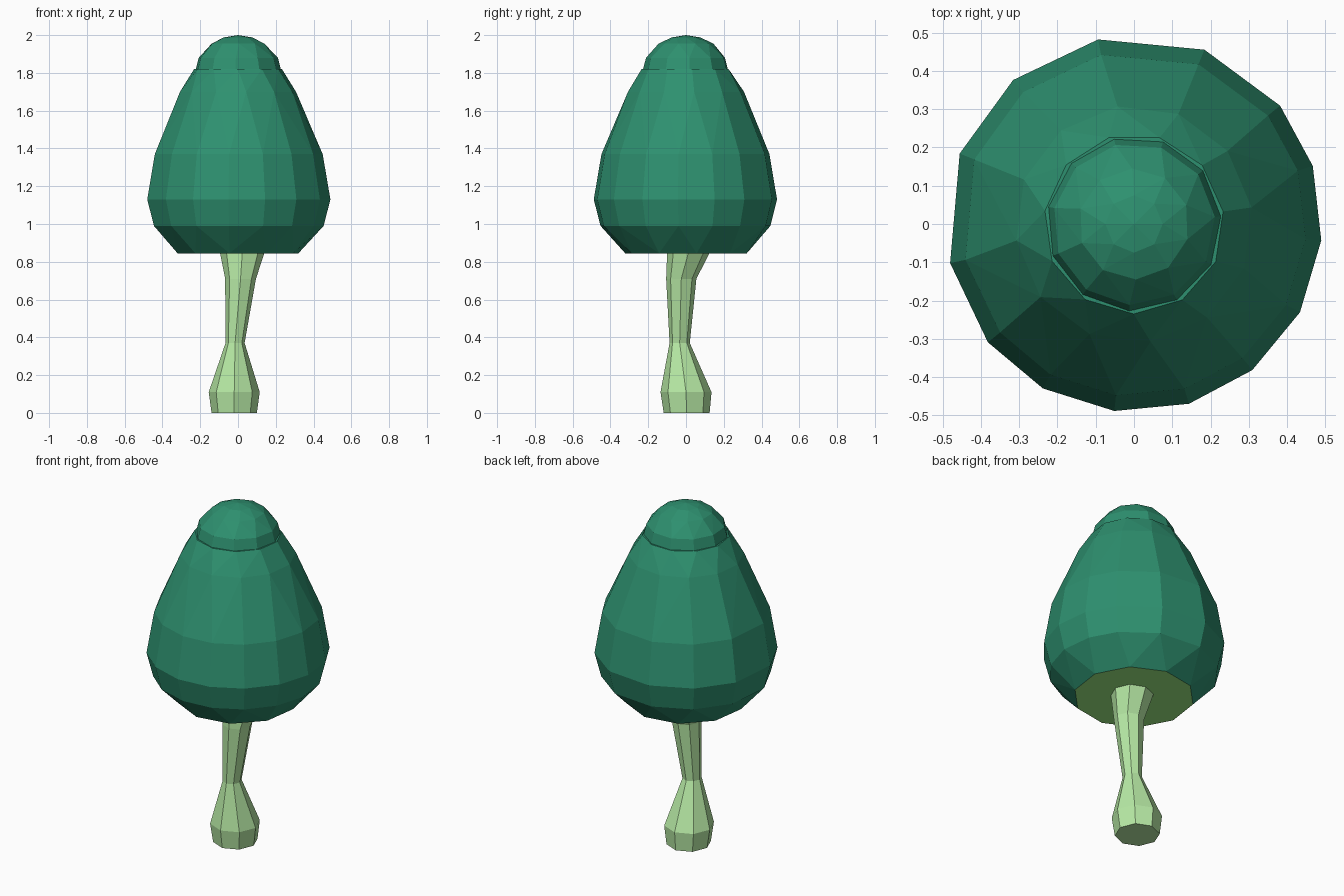
import bpy, bmesh, math

if "Cube" in bpy.data.objects:
    bpy.data.objects.remove(bpy.data.objects["Cube"])


def material(name, rgb):
    m = bpy.data.materials.new(name)
    m.diffuse_color = (*rgb, 1)
    m.use_nodes = True
    m.node_tree.nodes["Principled BSDF"].inputs["Base Color"].default_value = m.diffuse_color
    return m


def finish(name, bm, mats):
    bmesh.ops.recalc_face_normals(bm, faces=bm.faces)
    me = bpy.data.meshes.new(name)
    bm.to_mesh(me)
    bm.free()
    for m in mats:
        me.materials.append(m)
    ob = bpy.data.objects.new(name, me)
    bpy.context.collection.objects.link(ob)
    return ob


def ring(bm, angles, rx, ry, z, cx=0, cy=0):
    return [bm.verts.new((cx + rx * math.cos(math.radians(a)),
                          cy + ry * math.sin(math.radians(a)), z)) for a in angles]


def even(n, phase=0):
    return [phase + 360 * i / n for i in range(n)]


def hull(name, rings, mats):
    """Faceted convex shell through rings of (angles, radius, z)."""
    bm = bmesh.new()
    for angles, r, z in rings:
        ring(bm, angles, r, r, z)
    bmesh.ops.convex_hull(bm, input=bm.verts)
    bmesh.ops.dissolve_limit(bm, angle_limit=math.radians(2),
                             verts=bm.verts, edges=bm.edges)
    bmesh.ops.recalc_face_normals(bm, faces=bm.faces)
    for f in bm.faces:
        f.material_index = int(len(mats) > 1 and f.normal.z < -0.95)
    return finish(name, bm, mats)


green = material("cap_green", (0.027, 0.28, 0.16))
olive = material("underside_green", (0.34, 0.85, 0.23))
pale = material("stem_green", (0.48, 0.83, 0.38))

# Main cap, with an irregular 14-sided outline and a flat underside
outline = [101, 68, 39, 18, -5, -28, -51, -73, -96, -119, -141, -168, 158, 130]
hull("cap", [(even(10, 10), 0.325, 0.845), (outline, 0.455, 0.99),
             (outline, 0.491, 1.13), (outline, 0.45, 1.37),
             (even(12, 8), 0.31, 1.7), (even(11, 8), 0.235, 1.82)], [green, olive])

# Rounded knob on top
hull("cap_top", [(even(11, 5), 0.23, 1.81), (even(11, 5), 0.212, 1.88),
                 (even(10, 20), 0.145, 1.955), (even(8), 0.075, 1.988),
                 ([0], 0, 2.0)], [green])

# Stem with a bulbous foot: x min, x max, y min, y max, z
sections = [(-0.14, 0.10, -0.118, 0.125, 0), (-0.155, 0.115, -0.135, 0.135, 0.11),
            (-0.066, 0.035, -0.087, 0.02, 0.37), (-0.068, 0.095, -0.105, 0.055, 0.71),
            (-0.095, 0.14, -0.1, 0.125, 0.847)]
bm = bmesh.new()
loops = [ring(bm, even(8), (x1 - x0) / 2, (y1 - y0) / 2, z, (x0 + x1) / 2, (y0 + y1) / 2)
         for x0, x1, y0, y1, z in sections]
for a, b in zip(loops, loops[1:]):
    for i in range(8):
        j = (i + 1) % 8
        bm.faces.new((a[i], a[j], b[j], b[i]))
bm.faces.new(loops[0])
bm.faces.new(loops[-1])
finish("stem", bm, [pale])
